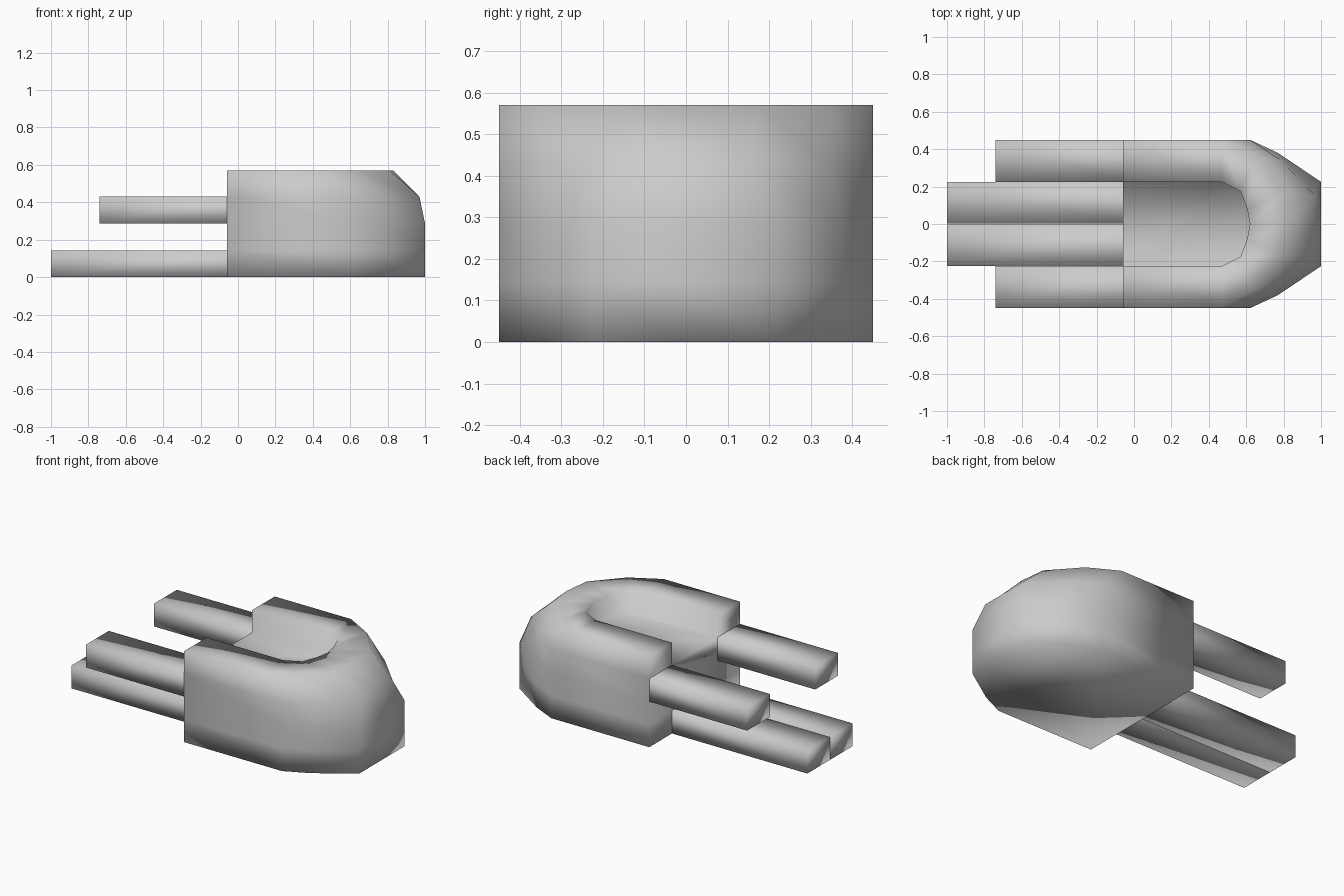
import bpy
import bmesh

if "Cube" in bpy.data.objects:
    bpy.data.objects.remove(bpy.data.objects["Cube"])

BACK = -0.06  # plane where the prongs leave the body


def finish(name, bm):
    bmesh.ops.recalc_face_normals(bm, faces=bm.faces)
    for f in bm.faces:
        f.smooth = True
    mesh = bpy.data.meshes.new(name)
    bm.to_mesh(mesh)
    bm.free()
    obj = bpy.data.objects.new(name, mesh)
    bpy.context.collection.objects.link(obj)
    return obj


def ring(bm, half, z):
    """U-shaped row of vertices: half outline on +y, mirrored to -y."""
    pts = half + [(x, -y) for x, y in reversed(half[:-1])]
    return [bm.verts.new((x, y, z)) for x, y in pts]


# Rounded body with a shallow tray in its top, open towards the prongs
base = [(BACK, .45), (.62, .45), (.77, .38), (1, .225), (1, 0)]
shoulder = [(BACK, .45), (.62, .45), (.78, .345), (.97, .15), (.97, 0)]
rim = [(BACK, .45), (.47, .45), (.65, .35), (.81, .17), (.83, 0)]
tray = [(BACK, .225), (.47, .225), (.57, .175), (.605, .08), (.62, 0)]

bm = bmesh.new()
rings = [ring(bm, half, z) for half, z in (
    (base, 0), (base, .143), (base, .286), (shoulder, .43),
    (rim, .57), (tray, .57), (tray, .43))]
for a, b in zip(rings, rings[1:]):
    for i in range(len(a) - 1):
        bm.faces.new((a[i], a[i + 1], b[i + 1], b[i]))
bm.faces.new(rings[0])    # underside
bm.faces.new(rings[-1])   # tray floor
bm.faces.new([r[0] for r in rings] + [r[-1] for r in reversed(rings)])  # back
finish("body", bm)


# Square prongs, open where they join the body
def prong(name, x0, y0, y1, z0, z1):
    bm = bmesh.new()
    section = [(y0, z0), (y1, z0), (y1, z1), (y0, z1)]
    tip = [bm.verts.new((x0, y, z)) for y, z in section]
    root = [bm.verts.new((BACK, y, z)) for y, z in section]
    for i in range(4):
        j = (i + 1) % 4
        bm.faces.new((tip[i], tip[j], root[j], root[i]))
    cap = bm.faces.new(tip)
    # orient the open shell outward from its tip
    finish(name, bm)


for side, s in (("back", 1), ("front", -1)):
    prong("upper_prong_" + side, -.74, s * .225, s * .45, .286, .43)
    prong("lower_prong_" + side, -1, s * .002, s * .225, 0, .143)
